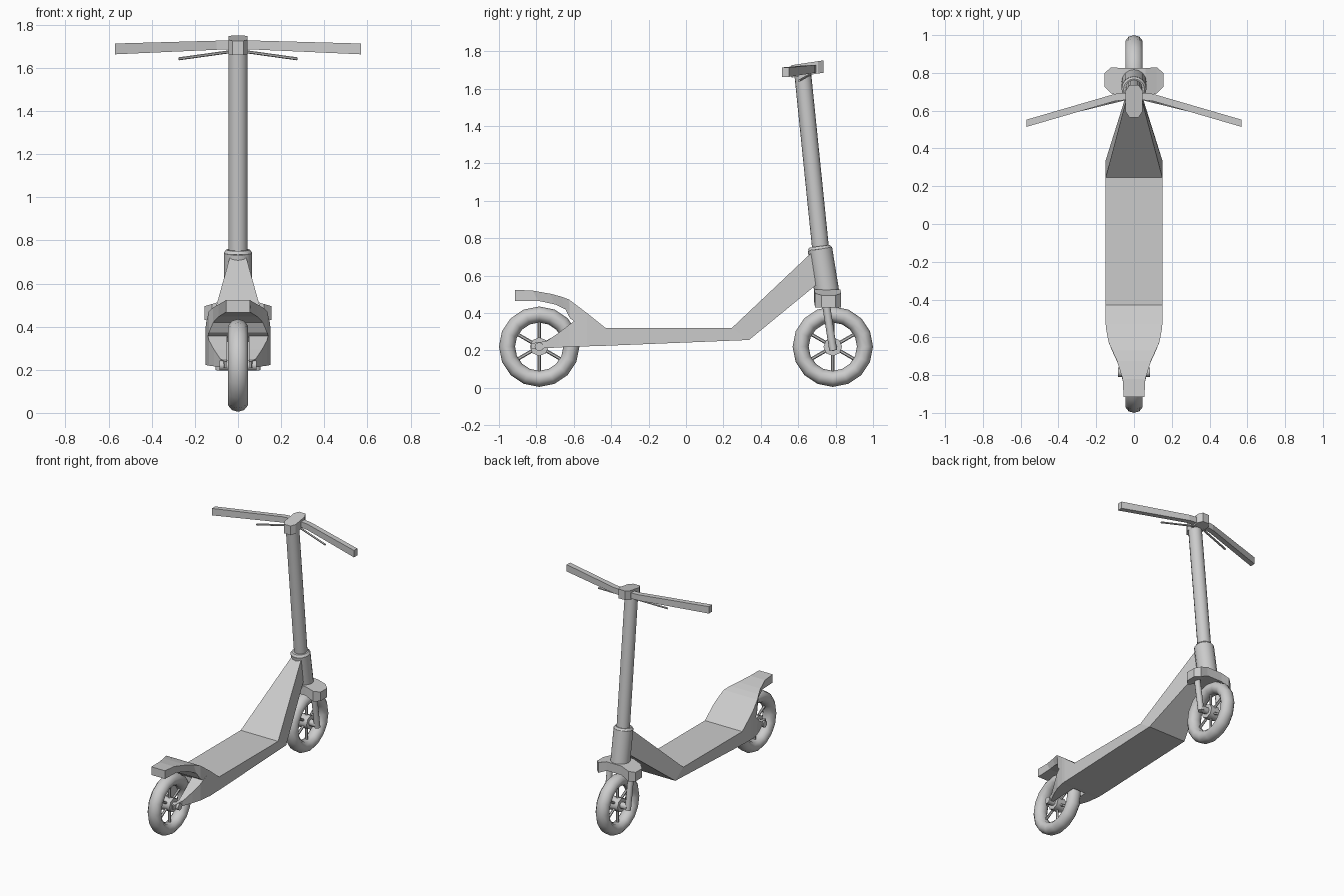
import bpy, bmesh, math
from mathutils import Vector

cube = bpy.data.objects.get("Cube")
if cube:
    bpy.data.objects.remove(cube, do_unlink=True)

grey = bpy.data.materials.new("plain_grey")
grey.use_nodes = True
grey.diffuse_color = (0.6, 0.6, 0.6, 1)
grey.node_tree.nodes["Principled BSDF"].inputs["Base Color"].default_value = (0.6, 0.6, 0.6, 1)


def finish(name, bm, smooth=False):
    bmesh.ops.recalc_face_normals(bm, faces=bm.faces)
    mesh = bpy.data.meshes.new(name)
    bm.to_mesh(mesh)
    bm.free()
    mesh.materials.append(grey)
    obj = bpy.data.objects.new(name, mesh)
    bpy.context.scene.collection.objects.link(obj)
    if smooth:
        bpy.ops.object.select_all(action='DESELECT')
        obj.select_set(True)
        bpy.context.view_layer.objects.active = obj
        bpy.ops.object.shade_smooth_by_angle(angle=math.radians(50))
    return obj


def loft(name, rings):
    """Skin a row of equal-sized vertex rings and cap both ends."""
    bm = bmesh.new()
    rows = [[bm.verts.new(p) for p in ring] for ring in rings]
    n = len(rows[0])
    for a, b in zip(rows, rows[1:]):
        for i in range(n):
            j = (i + 1) % n
            bm.faces.new((a[i], a[j], b[j], b[i]))
    bm.faces.new(rows[0])
    bm.faces.new(rows[-1])
    return finish(name, bm)


def slab(name, stations, inner=None, side=1):
    """Loft along y; each station is top y, top z, bottom y, bottom z, half width."""
    rings = []
    for yt, zt, yb, zb, w in stations:
        i = -w if inner is None else inner
        rings.append([(side * i, yt, zt), (side * w, yt, zt),
                      (side * w, yb, zb), (side * i, yb, zb)])
    return loft(name, rings)


def rod(name, a, b, r, sides=16, r2=None):
    a, b = Vector(a), Vector(b)
    d = b - a
    bm = bmesh.new()
    bmesh.ops.create_cone(bm, cap_ends=True, segments=sides, radius1=r,
                          radius2=r if r2 is None else r2, depth=d.length)
    rot = d.to_track_quat('Z', 'Y').to_matrix()
    for v in bm.verts:
        v.co = rot @ v.co + (a + b) / 2
    return finish(name, bm, True)


def wheel(name, y, z=0.22):
    # Tyre: a round ring about the x axis
    bm = bmesh.new()
    n, m = 16, 10
    rows = []
    for i in range(n):
        t = 2 * math.pi * i / n
        row = []
        for j in range(m):
            p = 2 * math.pi * j / m
            r = 0.172 + 0.043 * math.cos(p)
            row.append(bm.verts.new((0.048 * math.sin(p), y + r * math.cos(t), z + r * math.sin(t))))
        rows.append(row)
    for i in range(n):
        a, b = rows[i], rows[(i + 1) % n]
        for j in range(m):
            k = (j + 1) % m
            bm.faces.new((a[j], a[k], b[k], b[j]))
    finish(name + "_tyre", bm, True)
    # Hub, axle and spokes
    rod(name + "_hub", (-0.035, y, z), (0.035, y, z), 0.05, 8)
    rod(name + "_axle", (-0.085, y, z), (0.085, y, z), 0.024, 8)
    for i in range(6):
        t = math.radians(30 + 60 * i)
        c, s = math.cos(t), math.sin(t)
        rod(f"{name}_spoke_{i}", (0, y + 0.04 * c, z + 0.04 * s),
            (0, y + 0.14 * c, z + 0.14 * s), 0.009, 6)


wheel("front_wheel", 0.785)
wheel("rear_wheel", -0.785)

# Deck with its rising front neck
slab("deck", [(0.70, 0.75, 0.72, 0.57, 0.03), (0.245, 0.32, 0.337, 0.256, 0.15),
              (-0.43, 0.32, -0.43, 0.225, 0.15), (-0.53, 0.40, -0.53, 0.222, 0.15),
              (-0.56, 0.423, -0.56, 0.222, 0.147)])

# Rear mudguard sweeping up and over the wheel
slab("rear_mudguard", [(-0.56, 0.423, -0.56, 0.33, 0.147), (-0.625, 0.472, -0.62, 0.372, 0.135),
                       (-0.67, 0.489, -0.645, 0.42, 0.115), (-0.725, 0.503, -0.70, 0.446, 0.09),
                       (-0.82, 0.52, -0.79, 0.465, 0.06), (-0.915, 0.524, -0.915, 0.465, 0.055)])

# Arms holding the rear axle
for side, label in ((1, "left"), (-1, "right")):
    slab(label + "_rear_arm", [(-0.56, 0.385, -0.56, 0.222, 0.147), (-0.625, 0.337, -0.62, 0.219, 0.135),
                               (-0.68, 0.295, -0.68, 0.216, 0.112), (-0.745, 0.25, -0.745, 0.212, 0.082),
                               (-0.83, 0.238, -0.83, 0.21, 0.06)], inner=0.05, side=side)

# Steering column
rod("head_tube", (0, 0.755, 0.50), (0, 0.716, 0.742), 0.066)
rod("head_tube_collar", (0, 0.716, 0.742), (0, 0.714, 0.757), 0.066, 16, 0.055)
rod("stem", (0, 0.722, 0.72), (0, 0.622, 1.70), 0.045)

# Arched fork crown, lofted from right to left
crown = []
for x, back, front, low, high in ((-0.155, 0.725, 0.80, 0.43, 0.495), (-0.12, 0.69, 0.83, 0.43, 0.505),
                                  (-0.06, 0.685, 0.825, 0.46, 0.525)):
    crown.append([(x, back, low), (x, front, low), (x, front, high), (x, back, high)])
crown += [[(-x, y, z) for x, y, z in ring] for ring in reversed(crown)]
loft("fork_crown", crown)

# Stem cap: a tilted block with chamfered ends
outline = [(-0.045, -0.055), (-0.025, -0.085), (0.025, -0.085), (0.045, -0.055),
           (0.045, 0.055), (0.025, 0.085), (-0.025, 0.085), (-0.045, 0.055)]
loft("stem_cap", [[(x, 0.65 + y, z + 0.15 * y) for x, y in outline] for z in (1.672, 1.738)])

# Fork legs, handlebars and brake levers on both sides
for s, label in ((1, "left"), (-1, "right")):
    rod(label + "_fork_leg", (s * 0.085, 0.745, 0.47), (s * 0.085, 0.787, 0.2), 0.021, 10)
    bar = []
    for x, y, z, h in ((0, 0.68, 1.707, 0.02), (0.10, 0.67, 1.705, 0.021), (0.57, 0.533, 1.688, 0.025)):
        bar.append([(s * x, y - 0.019, z - h), (s * x, y + 0.019, z - h),
                    (s * x, y + 0.019, z + h), (s * x, y - 0.019, z + h)])
    loft(label + "_handlebar", bar)
    rod(label + "_brake_lever", (s * 0.03, 0.665, 1.676), (s * 0.275, 0.605, 1.642), 0.007, 6)
